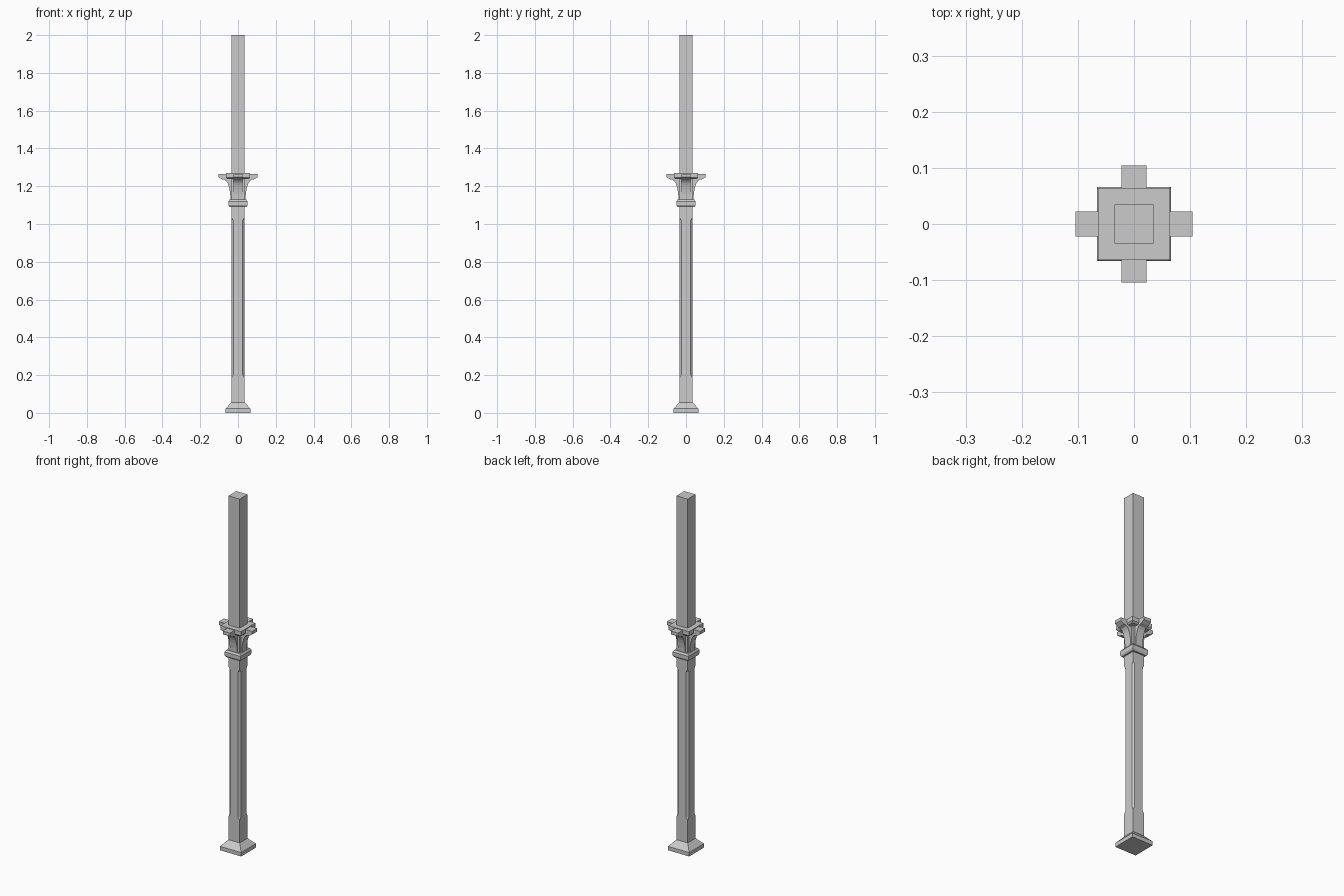
import bpy, bmesh, math
from mathutils import Matrix

if "Cube" in bpy.data.objects:
    bpy.data.objects.remove(bpy.data.objects["Cube"])


def finish(name, bm):
    bmesh.ops.remove_doubles(bm, verts=bm.verts, dist=1e-5)
    bmesh.ops.recalc_face_normals(bm, faces=bm.faces)
    me = bpy.data.meshes.new(name)
    bm.to_mesh(me)
    bm.free()
    ob = bpy.data.objects.new(name, me)
    bpy.context.collection.objects.link(ob)
    return ob


def square_loft(name, sections):
    """Stack of square rings: (half width, z, corner chamfer)."""
    bm = bmesh.new()
    rings = []
    for h, z, c in sections:
        k = h - c
        pts = [(h, -k), (h, k), (k, h), (-k, h), (-h, k), (-h, -k), (-k, -h), (k, -h)]
        if c == 0:
            pts = pts[::2]
            pts = [(h, -h), (h, h), (h, h), (-h, h), (-h, h), (-h, -h), (-h, -h), (h, -h)]
        rings.append([bm.verts.new((x, y, z)) for x, y in pts])
    for a, b in zip(rings, rings[1:]):
        for i in range(8):
            j = (i + 1) % 8
            bm.faces.new((a[i], a[j], b[j], b[i]))
    bm.faces.new(rings[0][::-1])
    bm.faces.new(rings[-1])
    return finish(name, bm)


# Post with stopped chamfers on the lower shaft
R = 0.035
square_loft("post", [(R, 0.01, 0), (R, 0.185, 0), (R, 0.20, 0.010),
                     (R, 1.02, 0.010), (R, 1.035, 0), (R, 2.0, 0)])

# Sloped plinth
square_loft("base", [(0.066, 0, 0), (0.066, 0.022, 0), (R, 0.056, 0)])

# Collar below the brackets
square_loft("collar", [(0.044, 1.09, 0), (0.050, 1.10, 0),
                       (0.050, 1.12, 0), (0.043, 1.13, 0)])

# Square cap plate
square_loft("cap_plate", [(0.056, 1.238, 0), (0.064, 1.246, 0),
                          (0.064, 1.270, 0)])

# Four curved brackets
curve = [(0.040 + 0.034 * (1 - math.cos(t)), 1.128 + 0.106 * math.sin(t))
         for t in (math.pi / 2 * i / 6 for i in range(7))]
profile = [(0.02, 1.128)] + curve + [(0.084, 1.236), (0.104, 1.248),
                                     (0.104, 1.266), (0.02, 1.266)]
for n, side in enumerate(("right", "back", "left", "front")):
    bm = bmesh.new()
    face = bm.faces.new([bm.verts.new((r, -0.0225, z)) for r, z in profile])
    ext = bmesh.ops.extrude_face_region(bm, geom=[face])
    moved = [g for g in ext["geom"] if isinstance(g, bmesh.types.BMVert)]
    bmesh.ops.translate(bm, verts=moved, vec=(0, 0.045, 0))
    bm.transform(Matrix.Rotation(n * math.pi / 2, 4, 'Z'))
    finish("bracket_" + side, bm)
